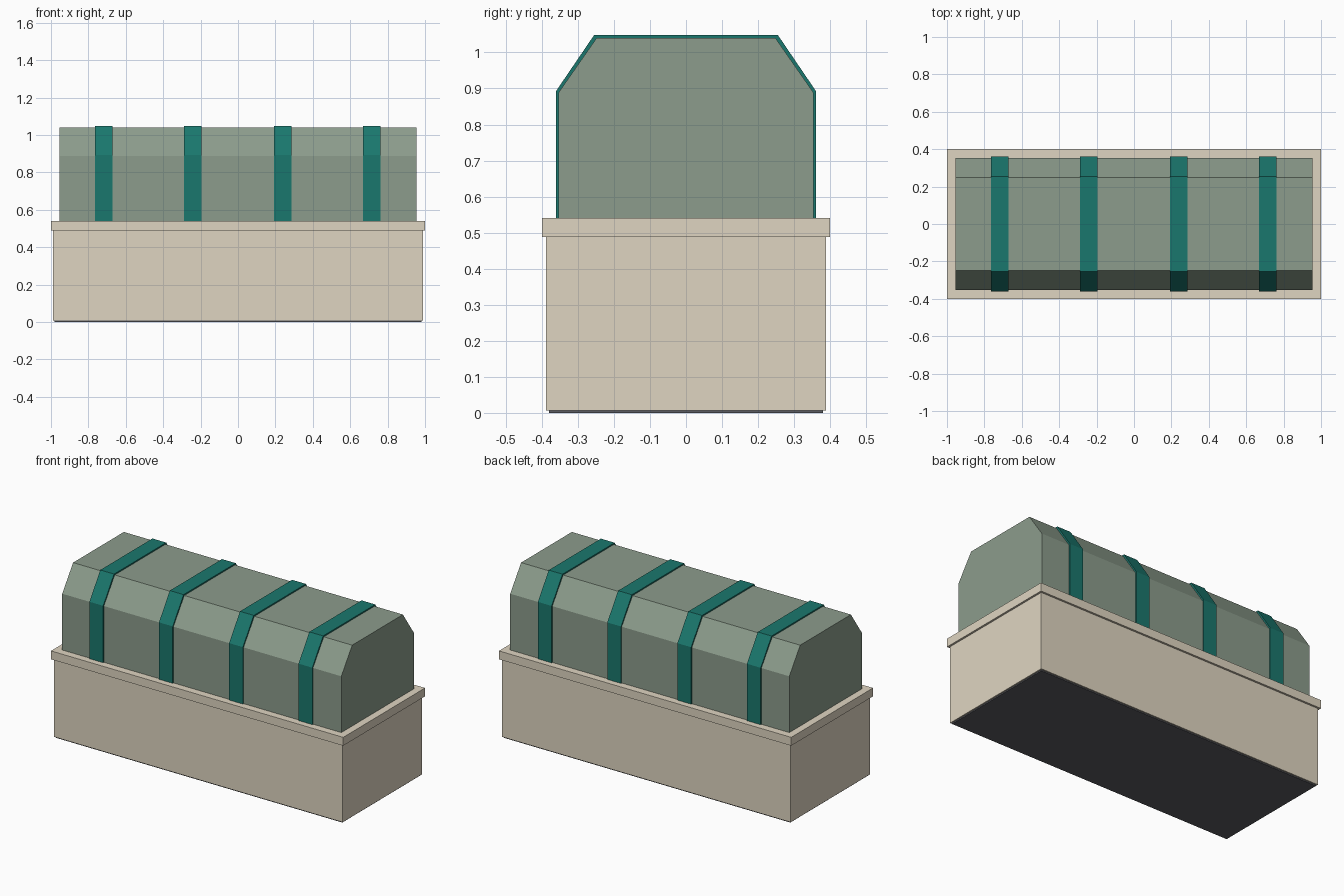
import bpy, bmesh

if "Cube" in bpy.data.objects:
    bpy.data.objects.remove(bpy.data.objects["Cube"])


def srgb(*rgb):
    return [((c / 255 + 0.055) / 1.055) ** 2.4 for c in rgb] + [1.0]


def material(name, *rgb):
    m = bpy.data.materials.new(name)
    m.diffuse_color = srgb(*rgb)
    m.use_nodes = True
    m.node_tree.nodes["Principled BSDF"].inputs["Base Color"].default_value = m.diffuse_color
    return m


SAND = material("sand", 223, 213, 193)
SAGE = material("sage_green", 140, 156, 140)
TEAL = material("teal", 26, 119, 109)
DARK = material("slate", 90, 91, 97)


def extrude_x(name, profile, x0, x1, mat):
    """Solid made by sweeping a y-z outline from x0 to x1."""
    bm = bmesh.new()
    face = bm.faces.new([bm.verts.new((x0, y, z)) for y, z in profile])
    ext = bmesh.ops.extrude_face_region(bm, geom=[face])["geom"]
    verts = [v for v in ext if isinstance(v, bmesh.types.BMVert)]
    bmesh.ops.translate(bm, verts=verts, vec=(x1 - x0, 0, 0))
    bmesh.ops.recalc_face_normals(bm, faces=bm.faces)
    mesh = bpy.data.meshes.new(name)
    bm.to_mesh(mesh)
    bm.free()
    mesh.materials.append(mat)
    ob = bpy.data.objects.new(name, mesh)
    bpy.context.collection.objects.link(ob)
    return ob


def box(name, hx, hy, z0, z1, mat):
    return extrude_x(name, [(-hy, z0), (hy, z0), (hy, z1), (-hy, z1)], -hx, hx, mat)


def arch(half, top_half, shoulder, top, bottom=0.54):
    """Right half of a chamfered outline, mirrored to the left."""
    right = [(half, bottom), (half, shoulder), (top_half, top)]
    return right + [(-y, z) for y, z in reversed(right)]


# Planter-like base: dark underside, box, overhanging rim
box("underside", 0.98, 0.38, 0.0, 0.007, DARK)
box("base", 0.988, 0.388, 0.007, 0.488, SAND)
box("rim", 1.0, 0.4, 0.488, 0.54, SAND)

# Chamfered body on the rim
extrude_x("body", arch(0.354, 0.248, 0.888, 1.04), -0.955, 0.955, SAGE)

# Four straps wrapped over the body
for i, x in enumerate((-0.717, -0.241, 0.239, 0.714)):
    extrude_x(f"strap_{i + 1}", arch(0.361, 0.255, 0.892, 1.048), x - 0.047, x + 0.047, TEAL)
